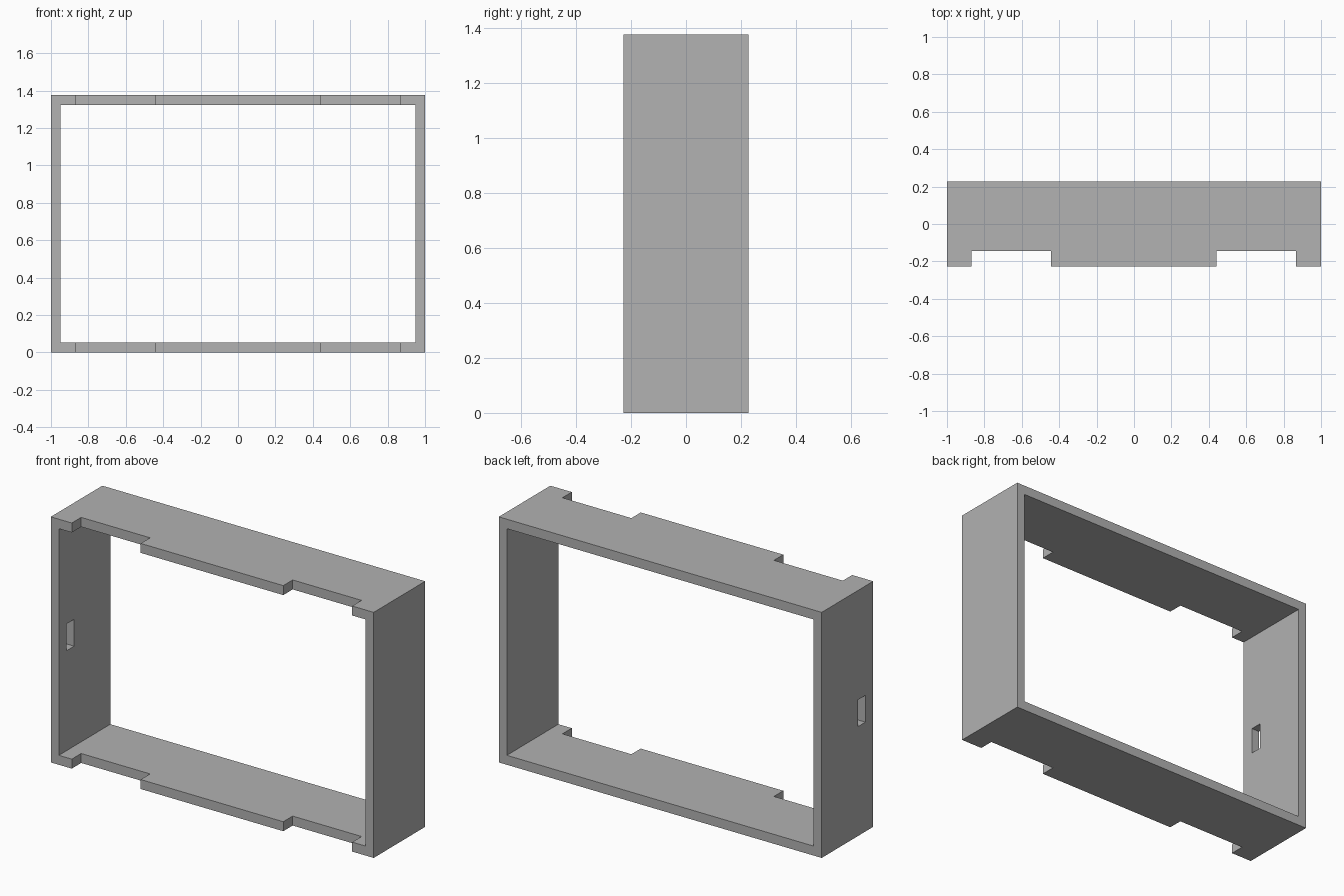
import bpy
import bmesh
from mathutils import Matrix, Vector

old = bpy.data.objects.get("Cube")
if old:
    bpy.data.objects.remove(old, do_unlink=True)

HALF_W, HALF_D, HEIGHT = 1.0, 0.228, 1.375
SIDE, PLATE = 0.05, 0.053      # wall thicknesses
OVER = 0.1                     # cutter overshoot

grey = bpy.data.materials.new("plain grey")
grey.use_nodes = True
grey.diffuse_color = (0.445, 0.445, 0.445, 1)
grey.node_tree.nodes["Principled BSDF"].inputs["Base Color"].default_value = grey.diffuse_color


def box(name, low, high):
    """Box object spanning two opposite corners."""
    low, high = Vector(low), Vector(high)
    bm = bmesh.new()
    bmesh.ops.create_cube(bm, size=1, matrix=Matrix.Translation((low + high) / 2)
                          @ Matrix.Diagonal((*(high - low), 1)))
    mesh = bpy.data.meshes.new(name)
    bm.to_mesh(mesh)
    bm.free()
    mesh.materials.append(grey)
    obj = bpy.data.objects.new(name, mesh)
    bpy.context.collection.objects.link(obj)
    return obj


# Outer block of the frame
frame = box("frame", (-HALF_W, -HALF_D, 0), (HALF_W, HALF_D, HEIGHT))

# Large opening from front to back
cutters = [box("opening_cutter", (-HALF_W + SIDE, -HALF_D - OVER, PLATE),
               (HALF_W - SIDE, HALF_D + OVER, HEIGHT - PLATE))]

# Two notches in the front edges of the top and bottom plates
for side, x0, x1 in (("right", -0.87, -0.443), ("left", 0.44, 0.867)):
    cutters.append(box(side + "_notch_cutter", (x0, -HALF_D - OVER, -OVER),
                       (x1, -0.145, HEIGHT + OVER)))

# Small upright slot through the right wall
cutters.append(box("slot_cutter", (-HALF_W - OVER, -0.159, HEIGHT / 2 - 0.075),
                   (-HALF_W + SIDE + OVER, -0.093, HEIGHT / 2 + 0.075)))

for cutter in cutters:
    cutter.hide_render = True
    cut = frame.modifiers.new(cutter.name, 'BOOLEAN')
    cut.operation = 'DIFFERENCE'
    cut.solver = 'EXACT'
    cut.object = cutter

# Bake the cuts and remove the cutters
bpy.context.view_layer.update()
result = frame.evaluated_get(bpy.context.evaluated_depsgraph_get())
baked = bpy.data.meshes.new_from_object(result)
frame.modifiers.clear()
frame.data = baked
for cutter in cutters:
    bpy.data.objects.remove(cutter, do_unlink=True)
